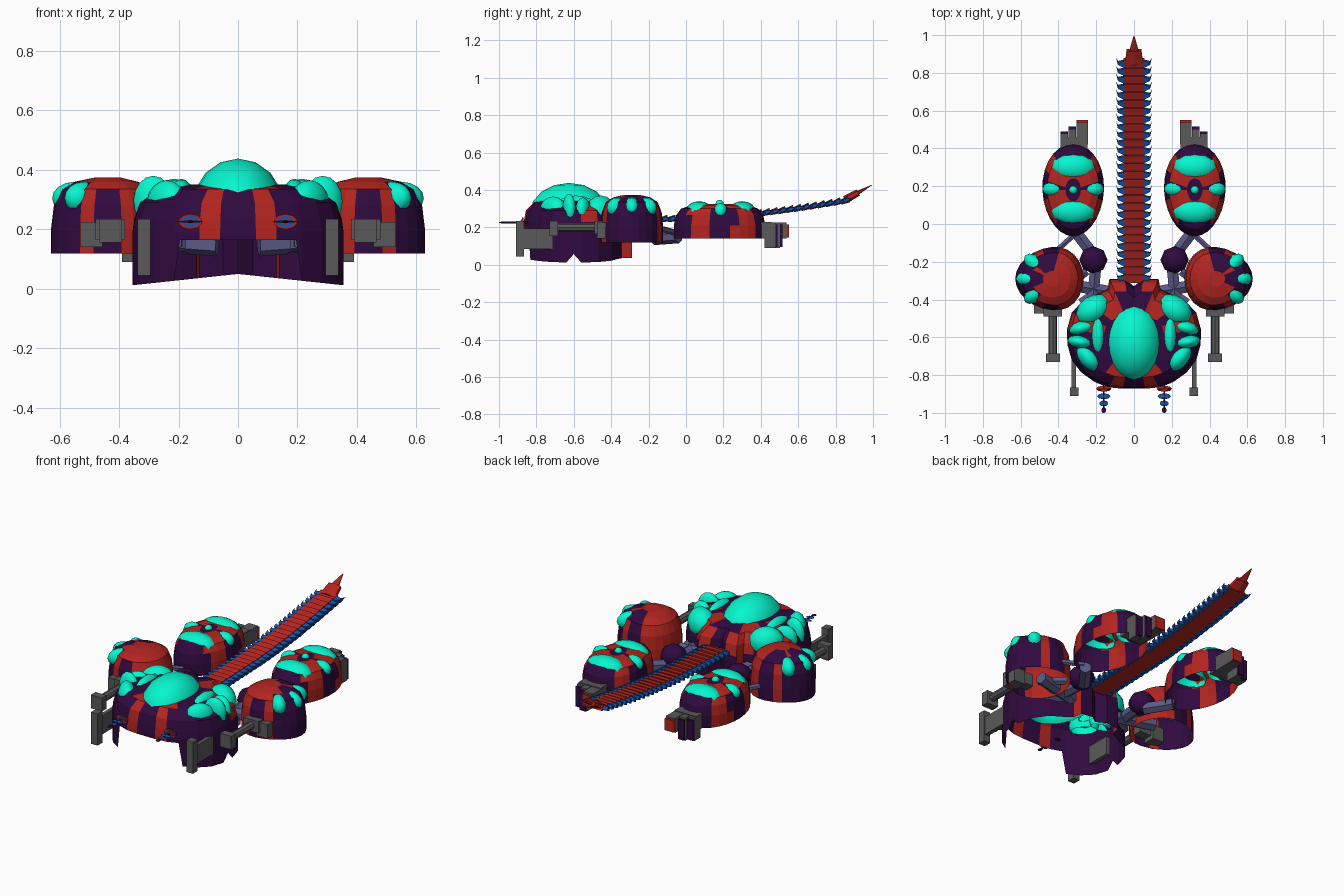
import bpy, bmesh
from math import sin, cos, pi, radians, atan2
from mathutils import Vector, Matrix

if "Cube" in bpy.data.objects:
    bpy.data.objects.remove(bpy.data.objects["Cube"])

def mat(name, c):
    m = bpy.data.materials.new(name)
    m.diffuse_color = (*c, 1)
    m.use_nodes = True
    m.node_tree.nodes["Principled BSDF"].inputs["Base Color"].default_value = m.diffuse_color
    return m

PURPLE = mat("purple", (0.03, 0.003, 0.05))
RED = mat("red", (0.45, 0.018, 0.014))
TEAL = mat("teal", (0.002, 0.92, 0.62))
BLUE = mat("blue", (0.008, 0.09, 0.42))
SLATE = mat("slate", (0.1, 0.1, 0.24))
GREY = mat("dark_grey", (0.1, 0.1, 0.1))

def finish(name, bm, *mats, smooth=False):
    me = bpy.data.meshes.new(name)
    bm.to_mesh(me)
    bm.free()
    for m in mats:
        me.materials.append(m)
    for p in me.polygons:
        p.use_smooth = smooth
    ob = bpy.data.objects.new(name, me)
    bpy.context.collection.objects.link(ob)
    return ob

def shell(name, outline, centre, rings, is_red, bottom=None):
    """Open-bottomed shell: stacked scaled copies of a plan outline, closed on top."""
    bm = bmesh.new()
    cx, cy = centre
    loops = []
    for k, (s, z) in enumerate(rings):
        loops.append([bm.verts.new((cx + (x - cx) * s, cy + (y - cy) * s,
                      bottom(x, y) if bottom and k == 0 else z)) for x, y in outline])
    n = len(outline)
    faces = []
    for a, b in zip(loops, loops[1:]):
        for i in range(n):
            j = (i + 1) % n
            faces.append(bm.faces.new((a[i], a[j], b[j], b[i])))
    faces.append(bm.faces.new(loops[-1]))
    bmesh.ops.recalc_face_normals(bm, faces=faces)
    for f in faces:
        c = f.calc_center_median()
        f.material_index = int(is_red(c.x - cx, c.y - cy, c.z))
    return finish(name, bm, PURPLE, RED)

def blob(name, loc, radii, m=TEAL, rot=0, seg=12, cut=None):
    """Ellipsoid; cut removes everything below that unit height."""
    bm = bmesh.new()
    bmesh.ops.create_uvsphere(bm, u_segments=seg, v_segments=8, radius=1)
    if cut is not None:
        bmesh.ops.bisect_plane(bm, geom=bm.verts[:] + bm.edges[:] + bm.faces[:], plane_co=(0, 0, cut),
                               plane_no=(0, 0, 1), clear_inner=True)
    bm.transform(Matrix.Translation(loc) @ Matrix.Rotation(radians(rot), 4, 'Z')
                 @ Matrix.Diagonal((*radii, 1)))
    return finish(name, bm, m, smooth=True)

def box(name, x0, x1, y0, y1, z0, z1, m):
    bm = bmesh.new()
    bmesh.ops.create_cube(bm, size=1)
    bm.transform(Matrix.Translation(((x0 + x1) / 2, (y0 + y1) / 2, (z0 + z1) / 2))
                 @ Matrix.Diagonal((abs(x1 - x0), y1 - y0, z1 - z0, 1)))
    return finish(name, bm, m)

def rod(name, a, b, r, m, seg=6, r2=None):
    a, b = Vector(a), Vector(b)
    d = b - a
    bm = bmesh.new()
    bmesh.ops.create_cone(bm, cap_ends=True, segments=seg, radius1=r,
                          radius2=r if r2 is None else r2, depth=d.length)
    bm.transform(Matrix.Translation((a + b) / 2) @ d.to_track_quat('Z', 'Y').to_matrix().to_4x4())
    return finish(name, bm, m)

# Head shell, with an open mouth under the front
half = [(0, -.872), (.06, -.872), (.13, -.865), (.195, -.842), (.215, -.832), (.28, -.785), (.33, -.72),
        (.352, -.64), (.354, -.6), (.355, -.56), (.33, -.47), (.265, -.4), (.19, -.37), (.14, -.345),
        (.13, -.29), (.05, -.29), (0, -.33)]
head = half + [(-x, y) for x, y in half[-2:0:-1]]

def head_bottom(x, y):
    if y < -.84:
        return .165
    return .012 + .038 * (1 - abs(x) / .355) + (.045 if y == -.6 else 0)

def head_red(x, y, z):
    ax = abs(x)
    front = y < -.15 and .05 < ax < .13
    rear = y > .1 and .06 < ax < .17 and (z > .22 or .27 < y < .29)
    side = abs(y - .08) < .05 and ax > .2 and z > .22
    return front or rear or side

shell("head_shell", head, (0, -.6),
      [(1, .02), (1, .19), (.985, .23), (.94, .29), (.78, .335), (.45, .35), (.15, .355)],
      head_red, head_bottom)
blob("head_dome", (0, -.625, .275), (.154, .21, .163), seg=20, cut=0)

for s in (-1, 1):
    side = "left" if s < 0 else "right"
    # Head lobes
    for x, y, z, r, a in ((.215, -.455, .285, (.1, .075, .085), -35), (.275, -.55, .29, (.07, .038, .07), -15),
                          (.285, -.625, .295, (.068, .036, .085), 10), (.24, -.71, .29, (.085, .05, .075), 50),
                          (.19, -.59, .31, (.04, .11, .06), 0)):
        blob(f"head_lobe_{side}", (s * x, y, z), r, rot=a * s, cut=-.5)
    # Eye rings and flat feelers
    for r, y, m in ((.04, -.872, RED), (.03, -.876, BLUE), (.016, -.88, RED), (.009, -.884, PURPLE)):
        ob = rod(f"eye_ring_{side}", (0, .004, 0), (0, -.004, 0), r, m, 10)
        ob.location = (s * .16, y, .226)
        ob.scale = (1, 1, .65)
    for y, r, m in ((-.84, .02, PURPLE), (-.872, .042, RED), (-.912, .035, BLUE), (-.95, .024, BLUE), (-.985, .013, PURPLE)):
        blob(f"feeler_disc_{side}", (s * .16, y, .226), (r, .016, .004), m, seg=8)
    rod(f"feeler_stem_{side}", (s * .16, -.83, .226), (s * .16, -.99, .226), .005, PURPLE)
    # Side cannon of the head
    box(f"head_arm_{side}", s * .308, s * .332, -.87, -.6, .085, .195, GREY)
    box(f"head_arm_plate_{side}", s * .295, s * .338, -.91, -.865, .045, .235, GREY)

    # Front pod
    cx, cy = s * .435, -.29
    front = [(cx + s * (.19 if cos(a) > 0 else .165) * cos(a), cy + .165 * sin(a) * (1 - .1 * cos(a)))
             for a in (2 * pi * i / 24 for i in range(24))]

    def front_red(x, y, z):
        u = x * s
        if z > .33:
            return u < .07 and not (y > .04 and u > -.02)
        return u < -.04 or .05 < u < .1
    shell(f"front_pod_{side}", front, (cx, cy),
          [(1.02, .118), (1.02, .2), (.97, .28), (.84, .335), (.6, .36), (.25, .374)], front_red)
    for a in (42, 0, -42):
        t = radians(a)
        blob(f"front_pod_lobe_{side}", (cx + s * .115 * cos(t), cy + .11 * sin(t), .305),
             (.075, .044, .055), rot=a * s, cut=-.6)
    # Front pod arm
    box(f"front_arm_mount_{side}", s * .455, s * .53, -.475, -.38, .14, .225, GREY)
    box(f"front_arm_shoulder_{side}", s * .38, s * .48, -.49, -.4, .165, .235, GREY)
    rod(f"front_arm_{side}", (s * .43, -.46, .2), (s * .43, -.71, .2), .023, GREY, 8)
    box(f"front_arm_foot_{side}", s * .392, s * .466, -.73, -.685, .155, .235, GREY)

    # Rear pod
    px, py = s * .322, .18
    rear = [(px + s * .163 * cos(a) * (1 + .06 * sin(a)), py + .245 * sin(a))
            for a in (2 * pi * i / 28 for i in range(28))]

    def rear_red(x, y, z):
        d = abs(y - .01)
        if z > .31:
            return .02 < d < .12
        return .07 < d < .165
    shell(f"rear_pod_{side}", rear, (px, py),
          [(1, .14), (1, .21), (.95, .265), (.84, .3), (.6, .32), (.25, .325)], rear_red)
    for y in (.3, .07):
        blob(f"rear_pod_lobe_{side}", (px, y, .28), (.12, .076, .06), cut=-.3)
    for dx in (-.105, .105):
        blob(f"rear_pod_side_lobe_{side}", (px + dx, .185, .285), (.058, .04, .045), cut=-.5)
    blob(f"rear_pod_stud_{side}", (px, .18, .325), (.022, .022, .022))
    # Claw
    box(f"claw_palm_{side}", s * .245, s * .39, .35, .46, .14, .23, GREY)
    for x0, x1, y1 in ((.243, .305, .55), (.308, .347, .515), (.35, .39, .49)):
        z0 = .14 if y1 > .53 else .09
        box(f"claw_finger_{side}", s * x0, s * x1, .42, y1 - .012, z0, .225, GREY)
        box(f"claw_tip_{side}", s * x0, s * x1, y1 - .012, y1, z0 + .005, .215, RED if y1 > .53 else PURPLE)

    # Limbs joining head and pods
    blob(f"knee_{side}", (s * .215, -.19, .185), (.075, .072, .066), PURPLE, seg=8)
    for a, b, r in (((.31, -.04, .15), (.21, -.17, .14), .035), ((.31, -.05, .17), (.43, -.16, .2), .016),
                    ((.2, -.2, .16), (.22, -.41, .16), .034), ((.4, -.31, .17), (.07, -.37, .145), .036),
                    ((.38, -.36, .18), (.25, -.25, .18), .024), ((.28, -.42, .15), (.16, -.34, .15), .03)):
        rod(f"limb_{side}", (s * a[0], *a[1:]), (s * b[0], *b[1:]), r, SLATE)

# Tail of overlapping tilted plates with swept side spines
def tail_z(y):
    return .238 + .03 * (y + .3) + .11 * max(0, y - .1) ** 1.6

N = 28
step = 1.18 / N
for i in range(N):
    y = -.31 + step * i
    slope = atan2(tail_z(y + step) - tail_z(y), step) + .2
    bm = bmesh.new()
    bmesh.ops.create_cube(bm, size=1)
    for v in bm.verts:
        far = v.co.y > 0
        v.co = Vector((v.co.x * (.112 if far else .09), step * 1.1 if far else 0,
                       v.co.z * (.036 if far else .026)))
    for s in (-1, 1):
        root = [bm.verts.new((s * .045, yy, zz)) for yy, zz in
                ((0, -.013), (step, -.013), (step, .013), (0, .013))]
        mid = [bm.verts.new((s * .085, yy, zz)) for yy, zz in
               ((step * .45, -.011), (step * .8, -.011), (step * .8, .011), (step * .45, .011))]
        tip = bm.verts.new((s * .096, step * 1.4, 0))
        for k in range(4):
            j = (k + 1) % 4
            bm.faces.new((root[k], root[j], mid[j], mid[k])).material_index = 1
            bm.faces.new((mid[k], mid[j], tip)).material_index = 1
    bmesh.ops.recalc_face_normals(bm, faces=bm.faces)
    bm.transform(Matrix.Translation((0, y, tail_z(y) - .004)) @ Matrix.Rotation(slope, 4, 'X'))
    finish("tail_plate", bm, RED, BLUE)
# Tail tip
for nm, ya, yb, ra, rb in (("tail_neck", .85, .925, .055, .045), ("tail_tip", .91, 1.0, .03, .003)):
    ob = rod(nm, (0, 0, 0), (0, yb - ya, 0), ra, RED, 6, rb)
    ob.location = (0, ya, .353 + (ya - .86) * .55)
    ob.rotation_euler = (.5, 0, 0)
    ob.scale = (1, 1.08, .4)
